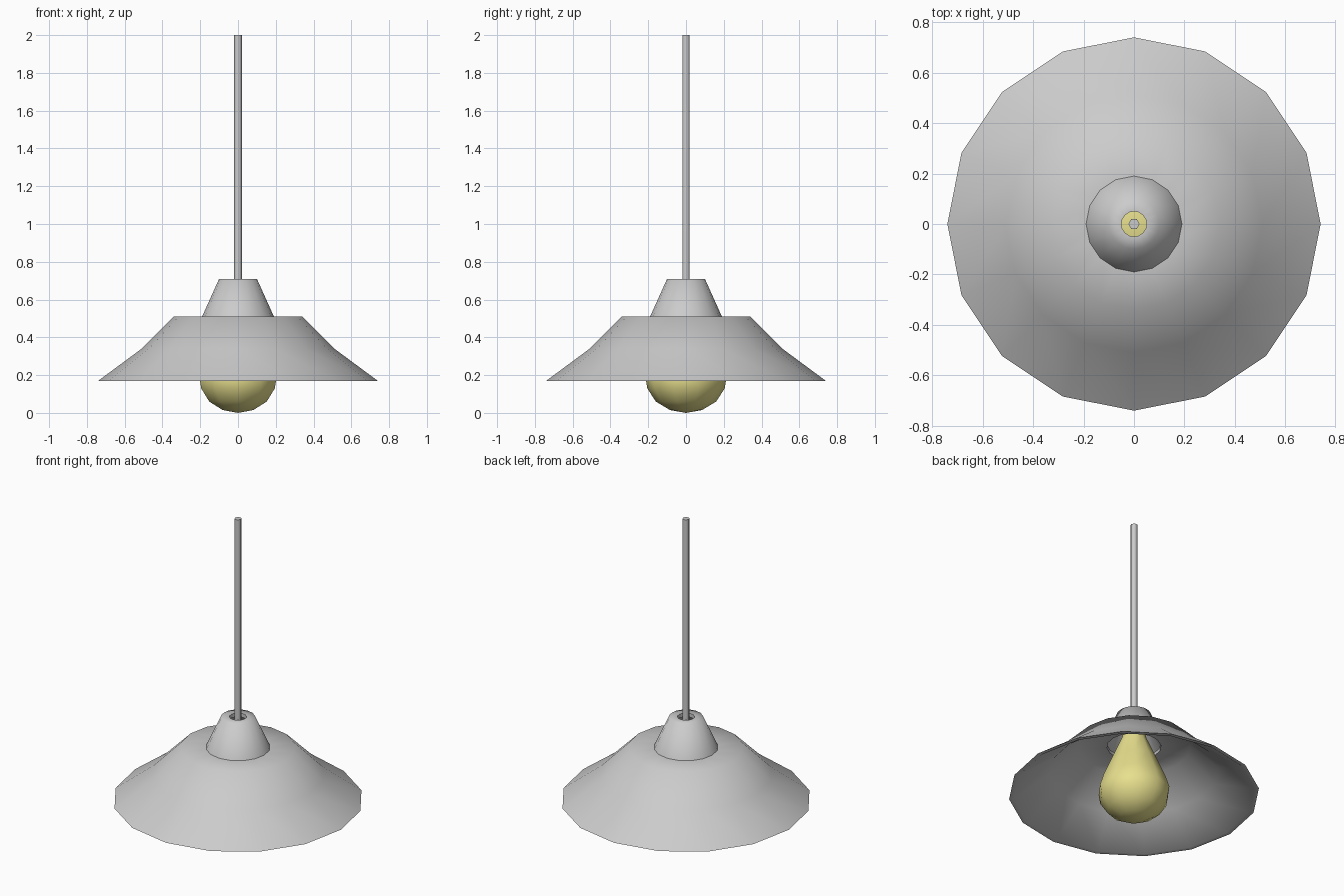
import bpy, bmesh, math

if "Cube" in bpy.data.objects:
    bpy.data.objects.remove(bpy.data.objects["Cube"])


def lathe(name, profile, sides, start=0.0, closed=False, angle=55):
    """Revolve (radius, z) points around z; radius 0 becomes a pole."""
    bm = bmesh.new()
    rings = []
    for r, z in profile:
        if r == 0:
            rings.append([bm.verts.new((0, 0, z))] * sides)
        else:
            rings.append([bm.verts.new((r * math.cos(start + 2 * math.pi * i / sides),
                                        r * math.sin(start + 2 * math.pi * i / sides), z))
                          for i in range(sides)])
    pairs = list(zip(rings, rings[1:]))
    if closed:
        pairs.append((rings[-1], rings[0]))
    for a, b in pairs:
        for i in range(sides):
            j = (i + 1) % sides
            corners = list(dict.fromkeys((a[i], a[j], b[j], b[i])))
            bm.faces.new(corners)
    bmesh.ops.recalc_face_normals(bm, faces=bm.faces)
    mesh = bpy.data.meshes.new(name)
    bm.to_mesh(mesh)
    bm.free()
    obj = bpy.data.objects.new(name, mesh)
    bpy.context.collection.objects.link(obj)
    bpy.ops.object.select_all(action='DESELECT')
    obj.select_set(True)
    bpy.context.view_layer.objects.active = obj
    bpy.ops.object.shade_smooth_by_angle(angle=math.radians(angle))
    return obj


# Wide shade: thin shell with a flat top and a flared skirt
lathe("shade", [(0.16, 0.51), (0.34, 0.51), (0.51, 0.34), (0.74, 0.17),
                (0.715, 0.17), (0.50, 0.322), (0.333, 0.49), (0.16, 0.49)],
      16, closed=True)

# Conical cap: hollow, open at the top for the rod
lathe("cap", [(0.19, 0.51), (0.10, 0.71), (0.05, 0.71),
              (0.05, 0.685), (0.08, 0.68), (0.158, 0.51)],
      16, closed=True, angle=75)

# Hanging rod
lathe("rod", [(0, 0.58), (0.022, 0.58), (0.022, 2.0), (0, 2.0)], 6, angle=65)

# Pear-shaped bulb
bulb = lathe("bulb", [(0, 0.0), (0.085, 0.015), (0.16, 0.06), (0.205, 0.13), (0.215, 0.19),
                      (0.19, 0.27), (0.135, 0.40), (0.075, 0.54), (0.06, 0.61), (0, 0.62)],
             10, start=math.pi / 2)
glow = bpy.data.materials.new("warm_yellow")
glow.diffuse_color = (0.80, 0.74, 0.27, 1)
glow.use_nodes = True
glow.node_tree.nodes["Principled BSDF"].inputs["Base Color"].default_value = glow.diffuse_color
bulb.data.materials.append(glow)
